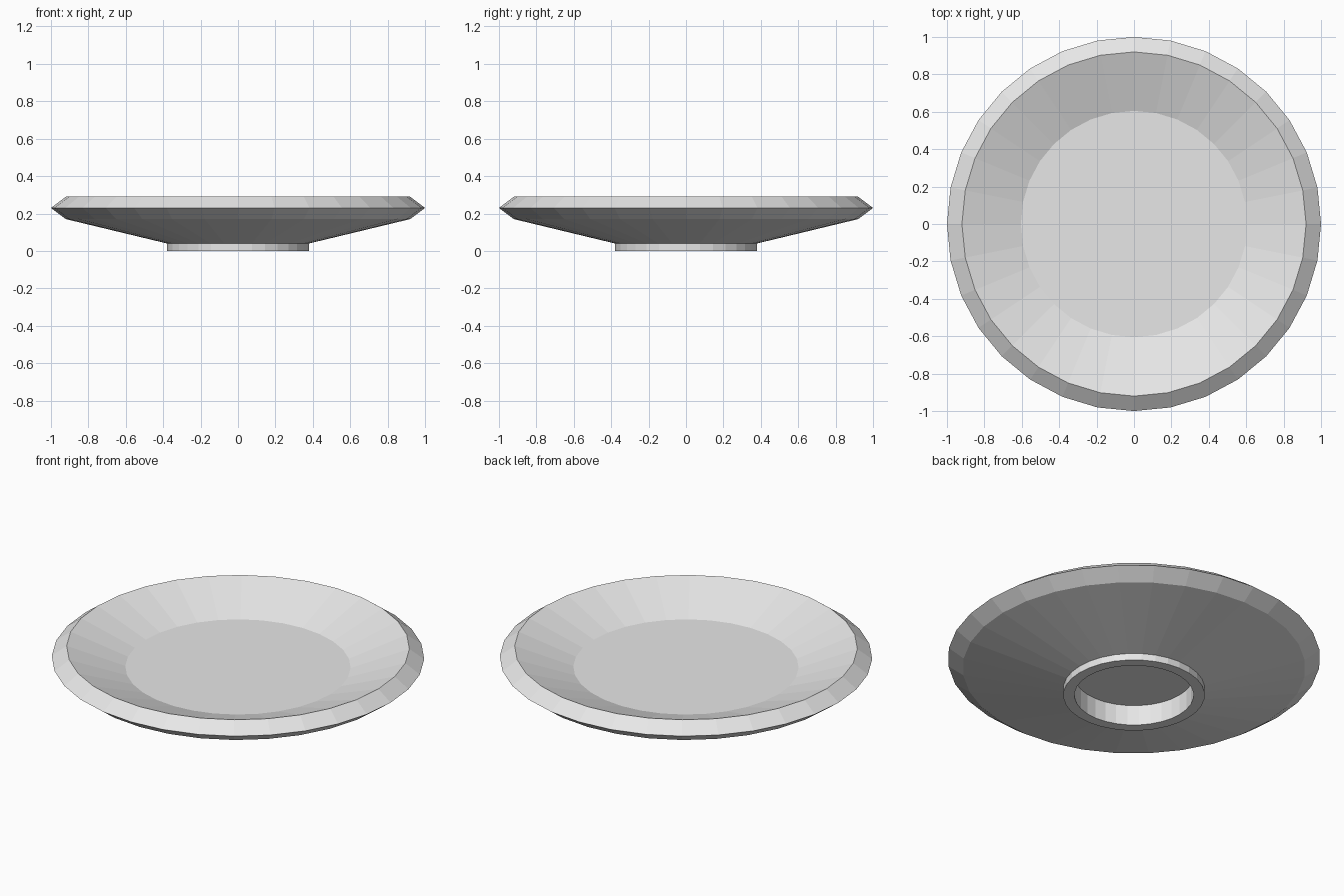
import bpy, bmesh, math

if "Cube" in bpy.data.objects:
    bpy.data.objects.remove(bpy.data.objects["Cube"])

SEGMENTS = 32

# One plain ceramic colour
ceramic = bpy.data.materials.new("light_grey_ceramic")
ceramic.diffuse_color = (0.8, 0.8, 0.8, 1)
ceramic.use_nodes = True
ceramic.node_tree.nodes["Principled BSDF"].inputs["Base Color"].default_value = ceramic.diffuse_color


def lathe(name, profile):
    """Spin (radius, height) points round z, capping both ends with flat discs."""
    bm = bmesh.new()
    rings = []
    for r, z in profile:
        rings.append([bm.verts.new((r * math.cos(a), r * math.sin(a), z))
                      for a in (2 * math.pi * i / SEGMENTS for i in range(SEGMENTS))])
    for low, high in zip(rings, rings[1:]):
        for i in range(SEGMENTS):
            j = (i + 1) % SEGMENTS
            bm.faces.new((low[i], low[j], high[j], high[i]))
    bm.faces.new(rings[0][::-1])
    bm.faces.new(rings[-1])
    bmesh.ops.recalc_face_normals(bm, faces=bm.faces)
    mesh = bpy.data.meshes.new(name)
    bm.to_mesh(mesh)
    bm.free()
    mesh.materials.append(ceramic)
    obj = bpy.data.objects.new(name, mesh)
    bpy.context.collection.objects.link(obj)
    return obj


# Plate: recess under the foot, foot ring, underside, bevelled rim, sloped well, floor
lathe("plate", [
    (0.32, 0.12), (0.32, 0.0), (0.38, 0.0), (0.38, 0.04),
    (0.92, 0.17), (1.0, 0.23), (0.92, 0.29), (0.605, 0.174),
])
